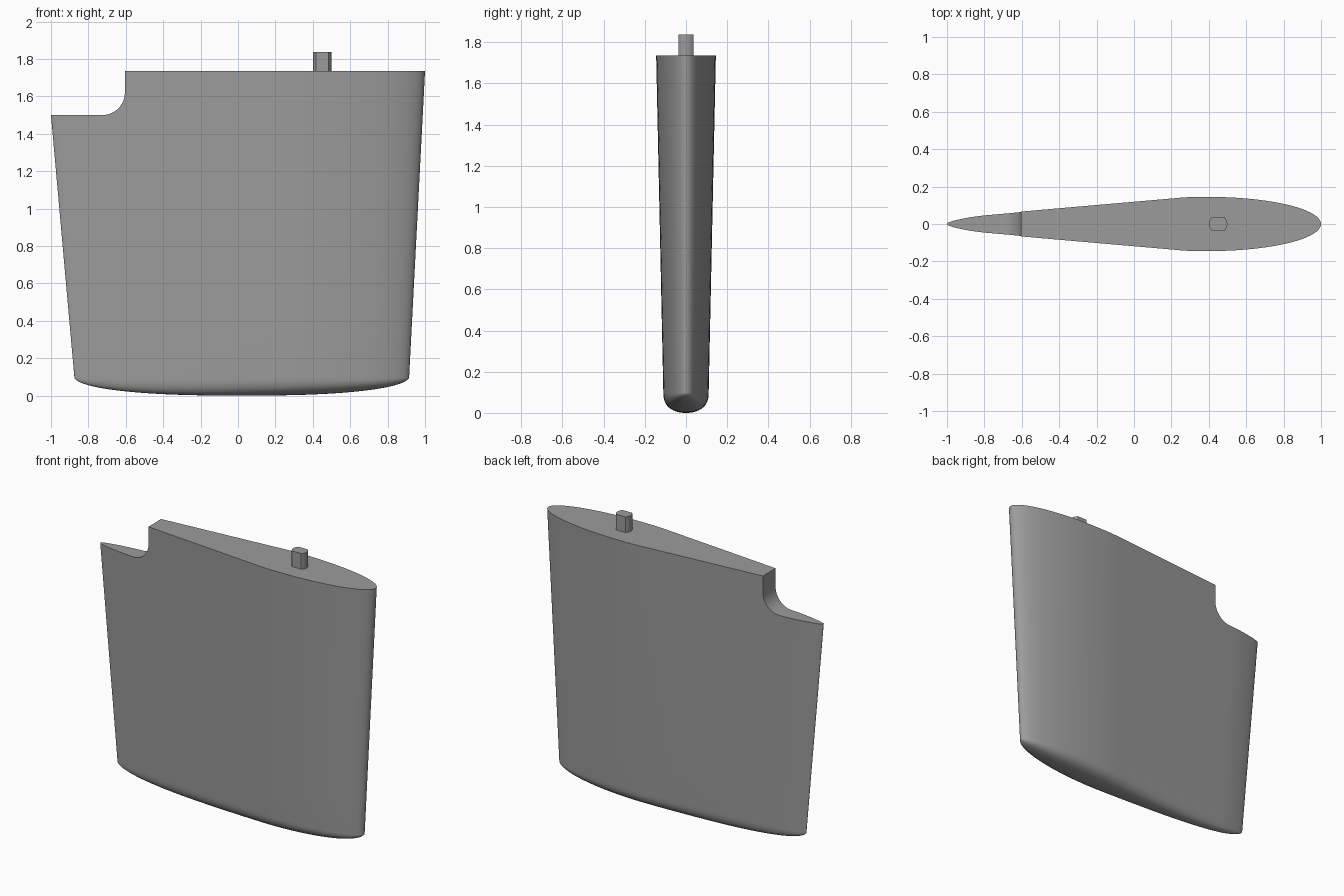
import bpy, bmesh, math

if "Cube" in bpy.data.objects:
    bpy.data.objects.remove(bpy.data.objects["Cube"])

TOP, TIP = 1.735, 0.10      # top face height, start of the rounded tip
TMAX = 0.145


def half_thickness(s):
    """Foil half thickness along the chord, s = -1 (thin edge) .. 1 (round edge)."""
    t = min(0.118 + 0.088 * s, TMAX)
    if s > 0.4:
        t *= math.sqrt(max(0, 1 - ((s - 0.4) / 0.6) ** 2))
    if s < -0.78:
        t *= math.sqrt(max(0, 1 - ((-0.78 - s) / 0.22) ** 2))
    return t


def mesh_object(name, bm):
    bmesh.ops.recalc_face_normals(bm, faces=bm.faces)
    me = bpy.data.meshes.new(name)
    bm.to_mesh(me)
    bm.free()
    ob = bpy.data.objects.new(name, me)
    bpy.context.collection.objects.link(ob)
    return ob


def prism(name, pts, to3d, a, b):
    """Extrude a 2D outline between a and b."""
    bm = bmesh.new()
    lo = [bm.verts.new(to3d(p, a)) for p in pts]
    hi = [bm.verts.new(to3d(p, b)) for p in pts]
    bm.faces.new(lo)
    bm.faces.new(hi)
    for i in range(len(pts)):
        j = (i + 1) % len(pts)
        bm.faces.new((lo[i], lo[j], hi[j], hi[i]))
    return mesh_object(name, bm)


# blade: tapered foil loft, closed by a flattened round tip
N = 56
stations = [-math.cos(math.pi * i / N) for i in range(N + 1)]
loop = [(s, -1) for s in stations] + [(s, 1) for s in stations[-2:0:-1]]


def ring(z, theta):
    k = (z - TIP) / (TOP - TIP)
    left, right = -0.875 - 0.146 * k, 0.915 + 0.085 * k
    scale = 0.76 + 0.24 * k
    c = max(0, math.cos(theta)) ** 0.8
    d = max(0, math.sin(theta)) ** 0.8
    if theta > 1.57:
        c = 0
    out = []
    for s, side in loop:
        drop = TIP * math.sqrt(max(0, 1 - abs(s) ** 2.5)) * d
        x = left + (right - left) * (s + 1) / 2
        out.append((x, side * half_thickness(s) * scale * c, z - drop))
    return out


bm = bmesh.new()
rings = [ring(TOP + (TIP - TOP) * i / 8, 0) for i in range(9)]
rings += [ring(TIP, math.pi / 2 * i / 12) for i in range(1, 13)]
rows = [[bm.verts.new(p) for p in r] for r in rings]
n = len(loop)
for a, b in zip(rows, rows[1:]):
    for i in range(n):
        j = (i + 1) % n
        bm.faces.new((a[i], a[j], b[j], b[i]))
bm.faces.new(rows[0])
bmesh.ops.remove_doubles(bm, verts=bm.verts, dist=1e-5)
blade = mesh_object("blade", bm)

# filleted notch at the upper thin edge
R = 0.12
notch = [(-1.3, 1.5)]
for i in range(13):
    a = -math.pi / 2 + math.pi / 2 * i / 12
    notch.append((-0.605 - R + R * math.cos(a), 1.5 + R + R * math.sin(a)))
notch += [(-0.605, 2.0), (-1.3, 2.0)]
cutter = prism("notch_cutter", notch, lambda p, y: (p[0], y, p[1]), -0.5, 0.5)
cut = blade.modifiers.new("notch", 'BOOLEAN')
cut.operation = 'DIFFERENCE'
cut.solver = 'EXACT'
cut.object = cutter
bpy.context.view_layer.objects.active = blade
blade.select_set(True)
bpy.ops.object.modifier_apply(modifier="notch")
bpy.data.objects.remove(cutter, do_unlink=True)

# drive pin: round shaft with two flats
pin_pts = []
for c in (0, math.pi):
    for i in range(9):
        a = c + math.radians(-46 + 92 * i / 8)
        pin_pts.append((0.45 + 0.049 * math.cos(a), 0.049 * math.sin(a)))
pin = prism("drive_pin", pin_pts, lambda p, z: (p[0], p[1], z), TOP - 0.03, 1.838)

# dark grey finish, smooth shading with crisp edges
grey = bpy.data.materials.new("dark_grey")
grey.diffuse_color = (0.33, 0.33, 0.33, 1)
grey.use_nodes = True
grey.node_tree.nodes["Principled BSDF"].inputs["Base Color"].default_value = grey.diffuse_color
for ob in (blade, pin):
    ob.data.materials.clear()
    ob.data.materials.append(grey)
    bpy.ops.object.select_all(action='DESELECT')
    ob.select_set(True)
    bpy.context.view_layer.objects.active = ob
    bpy.ops.object.shade_smooth_by_angle(angle=math.radians(35))
